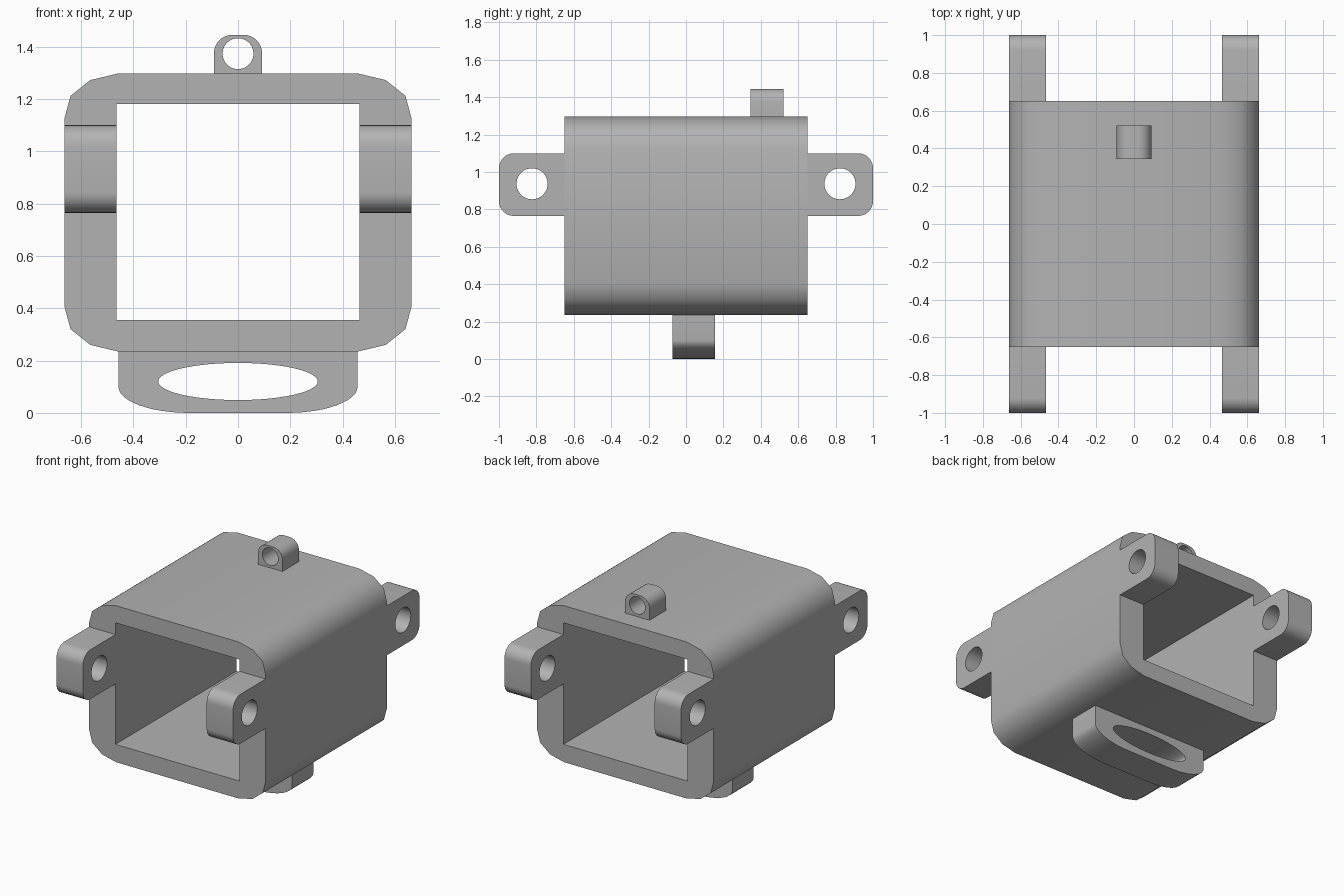
import bpy, bmesh, math
from mathutils import Vector

cube = bpy.data.objects.get("Cube")
if cube:
    bpy.data.objects.remove(cube, do_unlink=True)

grey = bpy.data.materials.new("plain grey")
grey.use_nodes = True
COLOUR = (0.45, 0.45, 0.45, 1)
grey.diffuse_color = COLOUR
grey.node_tree.nodes["Principled BSDF"].inputs["Base Color"].default_value = COLOUR


def arc(cx, cz, rx, rz, start, end, steps=8):
    """Points on an elliptical arc, angles in degrees."""
    angles = [math.radians(start + (end - start) * i / steps) for i in range(steps + 1)]
    return [(cx + rx * math.cos(a), cz + rz * math.sin(a)) for a in angles]


def hole(cx, cz, rx, rz, steps=40):
    return arc(cx, cz, rx, rz, 0, 360, steps)[:-1]


def prism(name, loops, place, depth):
    """Fill an outline with its holes, then extrude it."""
    bm = bmesh.new()
    edges = []
    for loop in loops:
        verts = [bm.verts.new(place(u, v)) for u, v in loop]
        edges += [bm.edges.new((a, b)) for a, b in zip(verts, verts[1:] + verts[:1])]
    bmesh.ops.triangle_fill(bm, edges=edges, use_beauty=True)
    swept = bmesh.ops.extrude_face_region(bm, geom=bm.faces[:], use_keep_orig=True)
    moved = [g for g in swept["geom"] if isinstance(g, bmesh.types.BMVert)]
    bmesh.ops.translate(bm, verts=moved, vec=Vector(depth))
    bmesh.ops.recalc_face_normals(bm, faces=bm.faces[:])
    mesh = bpy.data.meshes.new(name)
    bm.to_mesh(mesh)
    bm.free()
    mesh.materials.append(grey)
    obj = bpy.data.objects.new(name, mesh)
    bpy.context.collection.objects.link(obj)
    bpy.ops.object.select_all(action="DESELECT")
    obj.select_set(True)
    bpy.context.view_layer.objects.active = obj
    bpy.ops.object.shade_smooth_by_angle(angle=math.radians(40))
    return obj


# Square sleeve with faceted corners
corner = [(0.663, 0.17), (0.64, 0.085), (0.565, 0.025), (0.46, 0)]
low, high = 0.235, 1.297
right_side = [(x, high - d) for x, d in reversed(corner)] + [(x, low + d) for x, d in corner]
outline = right_side + [(-x, z) for x, z in reversed(right_side)]
opening = [(-0.465, 0.355), (0.465, 0.355), (0.465, 1.18), (-0.465, 1.18)]
prism("sleeve", [outline, opening], lambda x, z: (x, -0.65, z), (0, 1.3, 0))

# Four pierced ears continuing the side walls
ear = [(0.65, 0.765)] + arc(0.92, 0.845, 0.08, 0.08, -90, 0)
ear += arc(0.92, 1.02, 0.08, 0.08, 0, 90) + [(0.65, 1.1)]
ear_hole = hole(0.823, 0.937, 0.083, 0.083)
for end, end_name in ((-1, "front"), (1, "back")):
    for left, wall_name in ((0.465, "left"), (-0.663, "right")):
        prism(f"{end_name}_{wall_name}_ear", [ear, ear_hole],
              lambda y, z: (left, end * y, z), (0.198, 0, 0))

# Small rounded eyelet on top
eyelet = [(0.092, 1.297)] + arc(0.022, 1.375, 0.07, 0.07, 0, 90)
eyelet += arc(-0.022, 1.375, 0.07, 0.07, 90, 180) + [(-0.092, 1.297)]
prism("top_eyelet", [eyelet, hole(0, 1.373, 0.059, 0.059)],
      lambda x, z: (x, 0.345, z), (0, 0.177, 0))

# Wide loop underneath with an oval slot
loop = [(-0.457, 0.235)] + arc(-0.187, 0.1, 0.27, 0.1, 180, 270, 12)
loop += arc(0.187, 0.1, 0.27, 0.1, 270, 360, 12) + [(0.457, 0.235)]
prism("bottom_loop", [loop, hole(0, 0.12, 0.305, 0.071, 48)],
      lambda x, z: (x, -0.073, z), (0, 0.228, 0))
